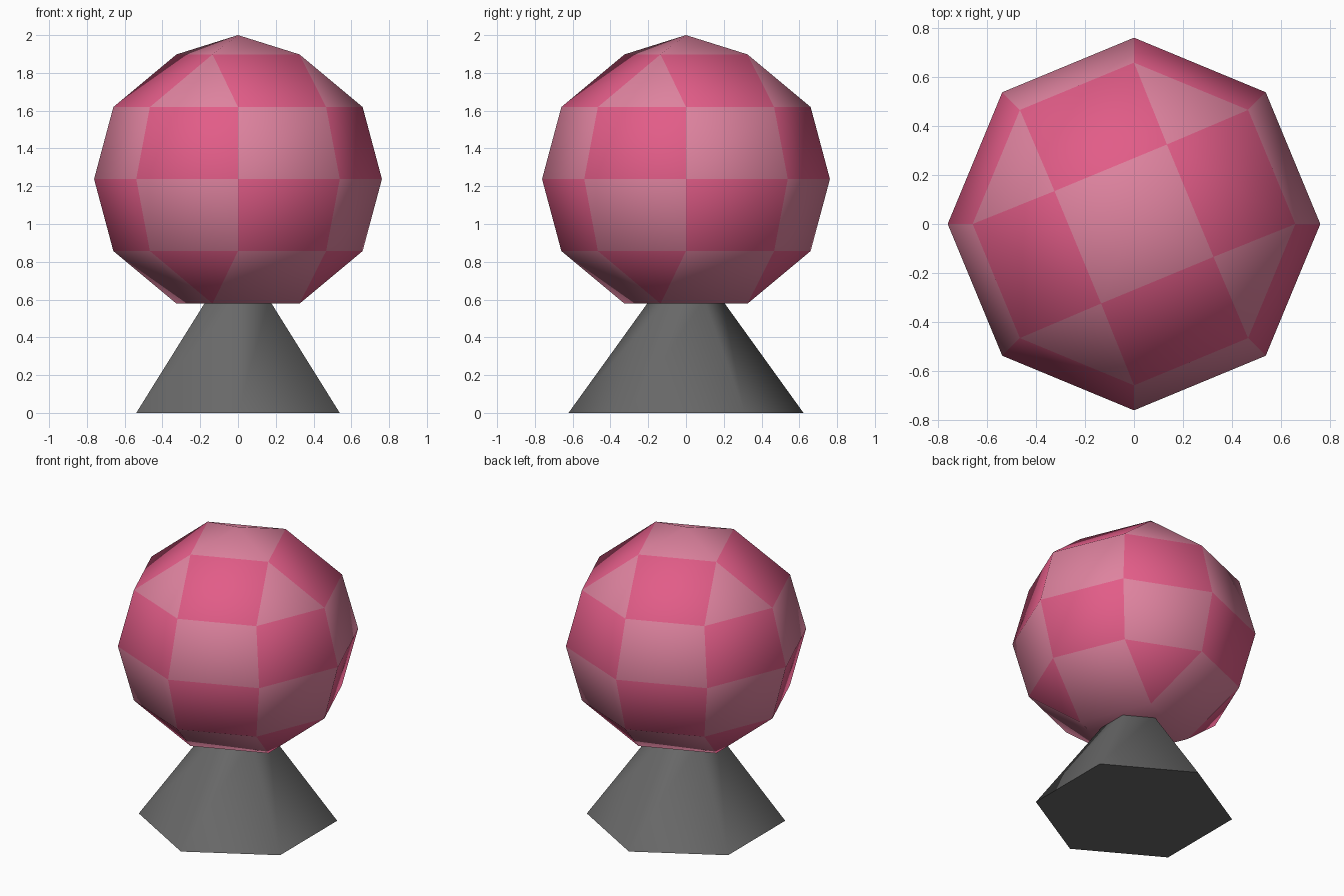
import bpy, bmesh, math
from math import cos, sin, radians

if "Cube" in bpy.data.objects:
    bpy.data.objects.remove(bpy.data.objects["Cube"])


def material(name, rgb):
    m = bpy.data.materials.new(name)
    m.diffuse_color = (*rgb, 1)
    m.use_nodes = True
    m.node_tree.nodes["Principled BSDF"].inputs["Base Color"].default_value = m.diffuse_color
    return m


deep_pink = material("deep_pink", (0.76, 0.108, 0.246))
pale_pink = material("pale_pink", (0.73, 0.225, 0.345))
grey = material("dark_grey", (0.141, 0.141, 0.141))


def make_object(name, bm, mats):
    bmesh.ops.recalc_face_normals(bm, faces=bm.faces[:])
    me = bpy.data.meshes.new(name)
    bm.to_mesh(me)
    bm.free()
    for m in mats:
        me.materials.append(m)
    ob = bpy.data.objects.new(name, me)
    bpy.context.collection.objects.link(ob)
    return ob


R, CZ = 0.762, 1.238


def ring(bm, n, radius, z, offset=0):
    return [bm.verts.new((radius * cos(radians(offset + 360 * i / n)),
                          radius * sin(radians(offset + 360 * i / n)), z))
            for i in range(n)]


# Checkered ball: three octagon rings, capped by twisted squares
bm = bmesh.new()


def face(verts, colour):
    f = bm.faces.new(verts)
    f.material_index = colour
    f.smooth = True


low, mid, high = [ring(bm, 8, R * cos(a), CZ + R * sin(a))
                  for a in (-math.pi / 6, 0, math.pi / 6)]
bottom = ring(bm, 4, 0.352, CZ - 0.66, 67.5)
top = ring(bm, 4, 0.352, CZ + 0.66, 67.5)

for k in range(8):
    j = (k + 1) % 8
    face([mid[k], mid[j], high[j], high[k]], (k + 1) % 2)
    face([low[k], low[j], mid[j], mid[k]], k % 2)
    # caps: triangles on odd sides, quads on even sides
    for edge, square, is_top in ((high, top, 1), (low, bottom, 0)):
        if k % 2:
            face([edge[k], edge[j], square[k // 2]], is_top)
        else:
            face([edge[k], edge[j], square[k // 2], square[k // 2 - 1]], 1 - is_top)

# shallow point on top, flat square underneath
apex = bm.verts.new((0, 0, 2))
for i in range(4):
    face([top[i], top[(i + 1) % 4], apex], 1)
face(bottom, 1)
make_object("checkered_ball", bm, [deep_pink, pale_pink])

# Six-sided tapered pedestal
bm = bmesh.new()
base = ring(bm, 6, 0.622, 0, 30)
neck = ring(bm, 6, 0.19, 0.6, 30)
for i in range(6):
    j = (i + 1) % 6
    bm.faces.new([base[i], base[j], neck[j], neck[i]]).smooth = True
bm.faces.new(base)
bm.faces.new(neck)
for e in bm.edges:
    if abs(e.verts[0].co.z - e.verts[1].co.z) < 1e-5:
        e.smooth = False
make_object("pedestal", bm, [grey])
